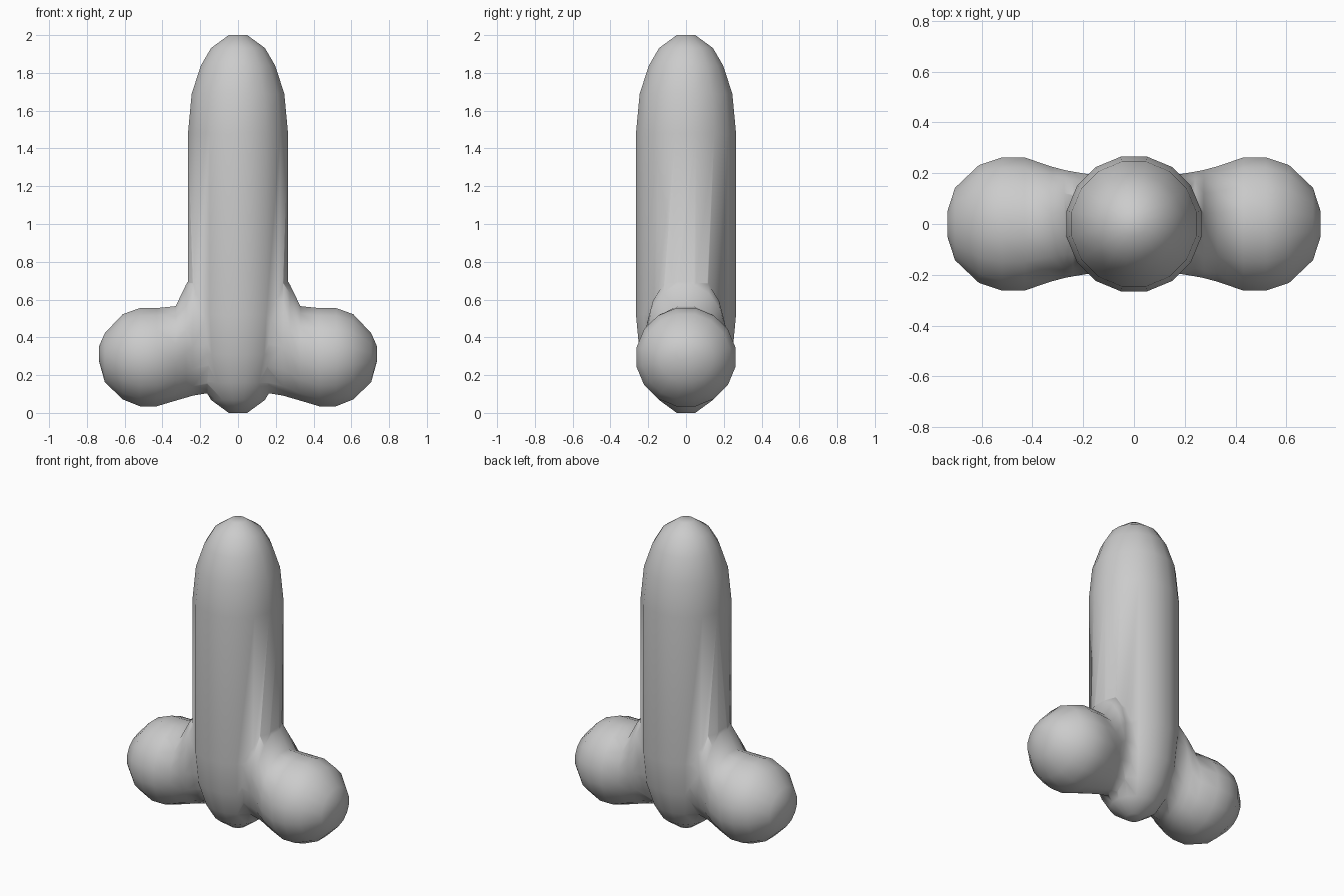
import bpy
import bmesh
import math

if "Cube" in bpy.data.objects:
    bpy.data.objects.remove(bpy.data.objects["Cube"])

SIDES = 16


def loft(name, rings):
    """Skin a row of vertex rings and close both ends."""
    bm = bmesh.new()
    rows = [[bm.verts.new(p) for p in ring] for ring in rings]
    for a, b in zip(rows, rows[1:]):
        for i in range(SIDES):
            j = (i + 1) % SIDES
            bm.faces.new((a[i], a[j], b[j], b[i]))
    bm.faces.new(rows[0])
    bm.faces.new(rows[-1])
    bmesh.ops.recalc_face_normals(bm, faces=bm.faces)
    mesh = bpy.data.meshes.new(name)
    bm.to_mesh(mesh)
    bm.free()
    obj = bpy.data.objects.new(name, mesh)
    bpy.context.collection.objects.link(obj)
    return obj


def circle():
    """Unit circle points, offset half a step so flats face the axes."""
    step = 2 * math.pi / SIDES
    return [(math.cos((i + 0.5) * step), math.sin((i + 0.5) * step)) for i in range(SIDES)]


# Upright rounded column: (radius, z) for the lower half, mirrored about z = 1
lower = [(0.05, 0.0), (0.145, 0.068), (0.2, 0.16), (0.25, 0.31), (0.27, 0.52)]
profile = lower + [(r, 2 - z) for r, z in reversed(lower)]
column = loft("rounded_column",
              [[(r * c, r * s, z) for c, s in circle()] for r, z in profile])

# Side lobes with blended necks: (x, half width, bottom z, top z)
half = [(0.0, 0.18, 0.11, 0.60), (0.15, 0.195, 0.10, 0.76),
        (0.24, 0.21, 0.085, 0.74), (0.275, 0.217, 0.075, 0.685),
        (0.33, 0.232, 0.06, 0.57), (0.43, 0.267, 0.03, 0.56),
        (0.52, 0.267, 0.03, 0.56), (0.61, 0.237, 0.067, 0.527),
        (0.705, 0.145, 0.16, 0.425), (0.735, 0.05, 0.27, 0.355)]
stations = [(-x, w, b, t) for x, w, b, t in reversed(half[1:])] + half
lobes = loft("side_lobes",
             [[(x, w * c, (b + t) / 2 + (t - b) / 2 * s) for c, s in circle()]
              for x, w, b, t in stations])

# Fuse into one continuous skin
union = column.modifiers.new("fuse", 'BOOLEAN')
union.operation = 'UNION'
union.solver = 'EXACT'
union.object = lobes
bpy.context.view_layer.objects.active = column
column.select_set(True)
bpy.ops.object.modifier_apply(modifier=union.name)
bpy.data.objects.remove(lobes, do_unlink=True)
column.name = "blended_column_with_lobes"

# Smooth shading over the whole skin
for poly in column.data.polygons:
    poly.use_smooth = True
